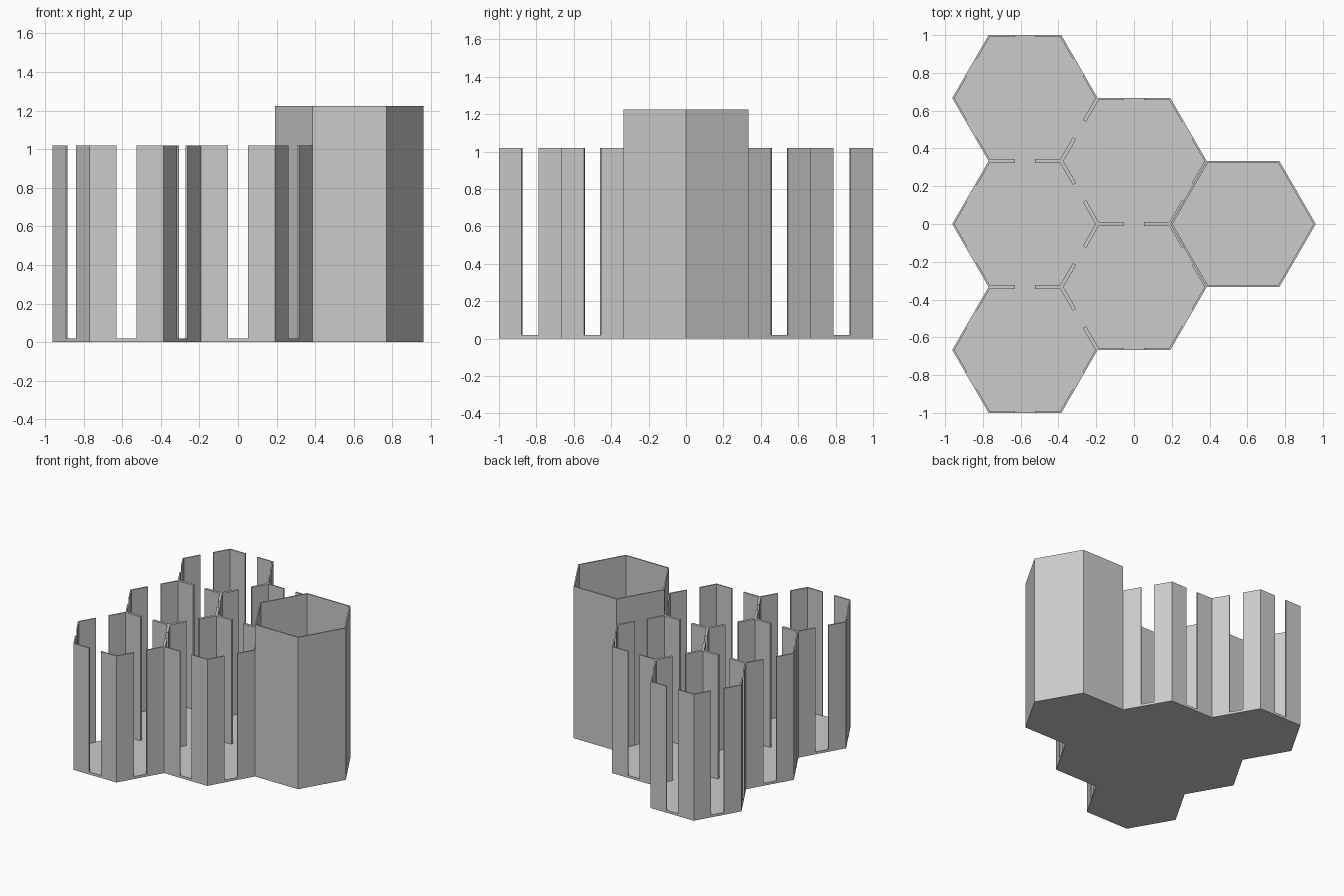
import bpy
import bmesh
from math import cos, sin, radians, sqrt
from mathutils import Vector

cube = bpy.data.objects.get("Cube")
if cube:
    bpy.data.objects.remove(cube, do_unlink=True)

APOTHEM = 1 / 3
RADIUS = 2 * APOTHEM / sqrt(3)
WALL = 0.01
FLOOR = 0.02
SLOT = 0.105
LOW, TALL = 1.02, 1.225

grey = bpy.data.materials.new("plain grey")
grey.use_nodes = True
colour = (0.6, 0.6, 0.6, 1)
grey.diffuse_color = colour
grey.node_tree.nodes["Principled BSDF"].inputs["Base Color"].default_value = colour


def outline(apothem, slotted):
    """Hexagon points; slotted sides also get the two slot ends."""
    radius = 2 * apothem / sqrt(3)
    corners = [Vector((cos(radians(60 * i)), sin(radians(60 * i)), 0)) * radius
               for i in range(6)]
    points = []
    for i, a in enumerate(corners):
        b = corners[(i + 1) % 6]
        points.append(a)
        if slotted:
            half = (b - a).normalized() * SLOT / 2
            points += [(a + b) / 2 - half, (a + b) / 2 + half]
    return points


def hex_cell(name, x, y, height, slotted):
    bm = bmesh.new()
    up = Vector((0, 0, FLOOR))
    outer = outline(APOTHEM, slotted)
    bottom = [bm.verts.new(p) for p in outer]
    rim = [bm.verts.new(p + up) for p in outer]
    inner = [bm.verts.new(p + up) for p in outline(APOTHEM - WALL, slotted)]

    # Floor slab with a narrow border ring
    bm.faces.new(bottom[::-1])
    bm.faces.new(inner)
    walls = []
    n = len(outer)
    for i in range(n):
        j = (i + 1) % n
        bm.faces.new((bottom[i], bottom[j], rim[j], rim[i]))
        face = bm.faces.new((rim[i], rim[j], inner[j], inner[i]))
        if not (slotted and i % 3 == 1):
            walls.append(face)

    # Raise the border into walls, leaving the slots open
    raised = bmesh.ops.extrude_face_region(bm, geom=walls)["geom"]
    verts = [g for g in raised if isinstance(g, bmesh.types.BMVert)]
    bmesh.ops.translate(bm, verts=verts, vec=(0, 0, height - FLOOR))
    bmesh.ops.dissolve_limit(bm, angle_limit=radians(1),
                             verts=bm.verts[:], edges=bm.edges[:])
    bmesh.ops.recalc_face_normals(bm, faces=bm.faces[:])

    mesh = bpy.data.meshes.new(name)
    bm.to_mesh(mesh)
    bm.free()
    mesh.materials.append(grey)
    obj = bpy.data.objects.new(name, mesh)
    obj.location = (x, y, 0)
    bpy.context.collection.objects.link(obj)


# Triangular cluster: three slotted cells, two slotted cells, one tall cell
STEP = 1.5 * RADIUS
for label, row in (("front", -2), ("middle", 0), ("back", 2)):
    hex_cell(f"slotted_cell_right_{label}", -STEP, row * APOTHEM, LOW, True)
for label, row in (("front", -1), ("back", 1)):
    hex_cell(f"slotted_cell_centre_{label}", 0, row * APOTHEM, LOW, True)
hex_cell("tall_closed_cell", STEP, 0, TALL, False)
